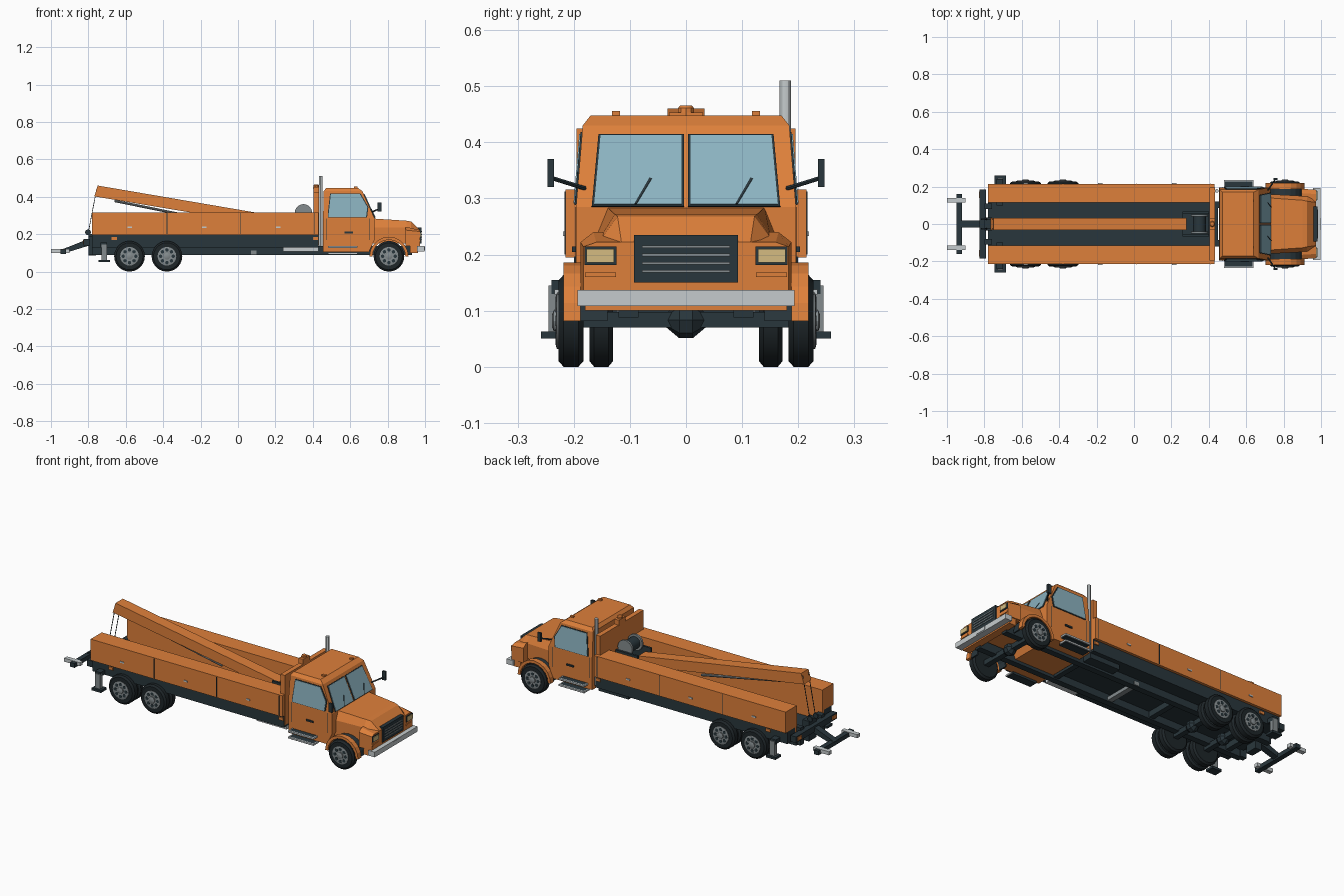
import bpy, bmesh
from math import sin, cos, pi
from mathutils import Vector

if "Cube" in bpy.data.objects:
    bpy.data.objects.remove(bpy.data.objects["Cube"])


def material(name, r, g, b):
    m = bpy.data.materials.new(name)
    m.use_nodes = True
    m.diffuse_color = (r, g, b, 1)
    m.node_tree.nodes["Principled BSDF"].inputs["Base Color"].default_value = (r, g, b, 1)
    return m


ORANGE = material("orange paint", .73, .215, .043)
DARK = material("dark slate", .022, .037, .045)
TYRE = material("tyre black", .013, .019, .022)
GLASS = material("pale glass", .26, .45, .53)
STEEL = material("light steel", .56, .6, .61)
GREY = material("mid grey", .23, .26, .27)
CREAM = material("headlight cream", .66, .5, .22)


def finish(name, bm, mat, smooth=False):
    bmesh.ops.recalc_face_normals(bm, faces=bm.faces)
    me = bpy.data.meshes.new(name)
    bm.to_mesh(me)
    bm.free()
    me.materials.append(mat)
    ob = bpy.data.objects.new(name, me)
    bpy.context.collection.objects.link(ob)
    if smooth:
        bpy.ops.object.select_all(action='DESELECT')
        ob.select_set(True)
        bpy.context.view_layer.objects.active = ob
        bpy.ops.object.shade_smooth_by_angle()


def loft(name, rings, mat, smooth=False):
    """Skin a row of matching closed rings and cap both ends."""
    bm = bmesh.new()
    rows = [[bm.verts.new(p) for p in ring] for ring in rings]
    n = len(rows[0])
    for a, b in zip(rows, rows[1:]):
        for i in range(n):
            bm.faces.new((a[i], a[(i + 1) % n], b[(i + 1) % n], b[i]))
    bm.faces.new(rows[0])
    bm.faces.new(rows[-1])
    finish(name, bm, mat, smooth)


def box(name, x, y, z, mat):
    loft(name, [[(x[i], y[j], h) for i, j in ((0, 0), (1, 0), (1, 1), (0, 1))] for h in z], mat)


def pair(name, x, y, z, mat):
    for side, s in (("left", 1), ("right", -1)):
        box(f"{side}_{name}", x, (s * y[0], s * y[1]), z, mat)


def prism(name, profile, y, mat):
    loft(name, [[(px, v, pz) for px, pz in profile] for v in y], mat)


def plate(name, pts, mat, lift=.004):
    """Thin plate standing off the surface on the side its winding faces."""
    p = [Vector(q) for q in pts]
    n = (p[1] - p[0]).cross(p[2] - p[0]).normalized()
    loft(name, [[q - n * .002 for q in p], [q + n * lift for q in p]], mat)


def lathe(name, profile, centre, mat, segs=20):
    """Turn (radius, y) points about the y axis."""
    cx, cy, cz = centre
    loft(name, [[(cx + r * cos(2 * pi * i / segs), cy + y, cz + r * sin(2 * pi * i / segs))
                 for i in range(segs)] for r, y in profile], mat, True)


def rod(name, a, b, r, mat, segs=10):
    a, b = Vector(a), Vector(b)
    q = (b - a).to_track_quat('Z', 'Y')
    ring = [q @ Vector((r * cos(2 * pi * i / segs), r * sin(2 * pi * i / segs), 0)) for i in range(segs)]
    loft(name, [[p + v for v in ring] for p in (a, b)], mat, True)


def framed_pane(name, pts, inset):
    """Dark frame with a glass panel raised within it."""
    plate(name + "_frame", pts, DARK, .003)
    p = [Vector(q) for q in pts]
    c = sum(p, Vector((0, 0, 0))) / len(p)
    plate(name + "_glass", [c + (q - c) * inset for q in p], GLASS, .005)


# Chassis and load bed
box("bed_floor", (-.78, .43), (-.2, .2), (.128, .142), DARK)
pair("subframe", (-.78, .43), (.13, .2), (.135, .197), DARK)
pair("chassis_rail", (-.78, .93), (.085, .12), (.088, .136), DARK)
for x in (-.7, -.2, .42):
    box("crossmember", (x, x + .03), (-.1, .1), (.095, .13), DARK)
box("gearbox", (.07, .1), (-.123, .123), (.092, .112), GREY)
pair("bed_side", (-.78, .43), (.115, .215), (.195, .316), ORANGE)
pair("bed_inner_wall", (-.779, .43), (.115, .131), (.14, .2), ORANGE)
for x in (-.38, .015, .41):
    pair("panel_seam", (x - .002, x + .002), (.21, .2165), (.2, .312), DARK)
for x in (-.58, -.18, .215):
    pair("panel_latch", (x - .012, x + .012), (.21, .219), (.233, .241), STEEL)
box("headboard", (.405, .432), (-.195, .195), (.14, .425), ORANGE)
box("right_side_tank", (.24, .43), (-.175, -.11), (.108, .136), STEEL)
box("left_side_tank", (.24, .43), (.11, .175), (.1, .136), DARK)

# Recovery boom, ram, cables and winch
prism("boom", [(-.75, .46), (-.768, .402), (.28, .228), (.28, .284)], (-.033, .033), ORANGE)
rod("boom_ram", (-.66, 0, .378), (-.1, 0, .265), .007, GREY)
for s in (1, -1):
    rod("cable", (-.755, .025 * s, .445), (-.8, .025 * s, .21), .002, DARK, 6)
    lathe("cable_hook", [(.016, -.004), (.016, .004)], (-.802, .025 * s, .21), DARK, 8)
    lathe("winch_flange", [(.046, -.006), (.046, .006)], (.35, .045 * s, .315), GREY)
    box("winch_frame", (.26, .4), (s * .054, s * .066), (.14, .3), DARK)
lathe("winch_drum", [(.034, -.045), (.034, .045)], (.35, 0, .315), DARK)
box("winch_base", (.26, .4), (-.06, .06), (.14, .225), DARK)

# Beacon and exhaust stack
box("beacon_base", (.403, .433), (-.03, .03), (.42, .453), ORANGE)
loft("beacon", [[(.418 + r * cos(i * pi / 5), r * sin(i * pi / 5), z) for i in range(10)]
                for r, z in ((.016, .445), (.015, .461), (.011, .466))], ORANGE, True)
rod("exhaust_stack", (.442, .177, .13), (.442, .177, .51), .01, STEEL, 12)

# Cab shell
loft("cab", [[(x0, -w, z), (x1, -w, z), (x1, w, z), (x0, w, z)] for z, x0, x1, w in
             ((.105, .455, .7, .196), (.17, .455, .73, .196), (.285, .455, .73, .196),
              (.43, .458, .665, .184), (.448, .472, .64, .17))], ORANGE)


def shield(y, z):
    return (.73 - (z - .285) * .448, y, z)


def flank(s, x, z):
    return (x, s * (.196 - max(0, z - .285) * .083), z)


for s, side in ((1, "left"), (-1, "right")):
    pane = [shield(s * y, z) for y, z in ((.004, .285), (.168, .285), (.156, .414), (.004, .414))]
    framed_pane(side + "_windscreen", pane[::s], .95)
    window = [flank(s, x, z) for x, z in ((.48, .288), (.48, .31), (.492, .418), (.655, .418),
                                          (.697, .345), (.69, .288))]
    framed_pane(side + "_door_window", window[::s], .95)
    # Door outline and handle
    for x in (.472, .702):
        seam = [flank(s, a, z) for a, z in ((x, .17), (x, .285), (x + .003, .285), (x + .003, .17))]
        plate("door_seam", seam[::s], DARK, .001)
    box("door_handle", (.57, .615), (s * .19, s * .203), (.205, .214), DARK)
    # Mirror and its arm
    rod("mirror_arm", (.715, s * .18, .318), (.755, s * .238, .336), .004, DARK, 6)
    box("mirror", (.745, .766), (s * .235, s * .247), (.32, .37), DARK)
    # Wiper, both swept the same way
    y = .09 * s
    plate("wiper", [shield(y - .002, .288), shield(y + .002, .288), shield(y + .029, .333), shield(y + .025, .335)],
          DARK, .007)
    # Entry steps with light rims
    for z in (.09, .125):
        box("step_tread", (.484, .636), (s * .18, s * .228), (z, z + .012), DARK)
        box("step_rim", (.48, .64), (s * .226, s * .234), (z + .004, z + .013), STEEL)
        for x in (.48, .634):
            box("step_end", (x, x + .006), (s * .19, s * .23), (z + .004, z + .013), STEEL)
    # Wheel arch with a dark liner on its inner side
    for part, outer, near, far, mat in (("fender", .104, .188, .218, ORANGE), ("liner", .096, .14, .19, DARK)):
        arch = [(.807 + r * cos(a * pi / 10), .082 + r * sin(a * pi / 10))
                for r, span in ((outer, range(11)), (.088, range(10, -1, -1))) for a in span]
        prism(f"{side}_front_{part}", arch, (s * near, s * far), mat)
    box("roof_marker", (.62, .64), (s * .118, s * .132), (.443, .456), ORANGE)


# Bonnet and nose
def hood(name, sections):
    loft(name, [[(x, -w, zb), (x, -w, zs), (x, -t, zt), (x, t, zt), (x, w, zs), (x, w, zb)]
                for x, zb, w, zs, t, zt in sections], ORANGE)


hood("bonnet", [(.715, .15, .16, .235, .14, .284), (.9, .15, .15, .235, .127, .272),
                (.925, .15, .15, .23, .122, .268), (.973, .15, .14, .2, .115, .222)])
hood("nose", [(.895, .137, .188, .222, .165, .24), (.973, .137, .183, .214, .16, .222)])
box("nose_apron", (.92, .962), (-.18, .18), (.1, .14), ORANGE)
box("grille", (.95, .98), (-.093, .093), (.15, .235), DARK)
for i in range(4):
    z = .168 + i * .0145
    box("grille_bar", (.97, .983), (-.078, .078), (z, z + .0045), GREY)
pair("headlight_frame", (.95, .977), (.124, .181), (.181, .214), DARK)
pair("headlight", (.95, .98), (.128, .177), (.186, .21), CREAM)
pair("indicator", (.95, .977), (.125, .18), (.16, .168), ORANGE)
box("front_bumper", (.957, .998), (-.193, .193), (.108, .137), STEEL)
box("number_plate", (.99, 1), (-.033, .033), (.114, .134), STEEL)


# Wheels
def wheel(name, x, s, y0, y1, rim):
    mid, half = (y0 + y1) / 2, (y1 - y0) / 2
    at = (x, s * mid, .082)
    prof = [(.05, -half), (.072, -half), (.082, -half * .6), (.082, half * .6), (.072, half), (.05, half)]
    lathe(name + "_tyre", prof, at, TYRE, 24)
    if rim:
        out = s * half
        lathe(name + "_rim", [(.05, 0), (.05, out + s * .003), (.044, out + s * .005),
                              (.02, out + s * .003)], at, GREY)
        lathe(name + "_hub", [(.018, 0), (.018, out + s * .009), (.01, out + s * .012)], at, GREY, 12)
        for i in range(8):
            a = i * pi / 4
            hole = (x + .034 * cos(a), s * mid, .082 + .034 * sin(a))
            lathe(name + "_rim_hole", [(.0095, out), (.0095, out + s * .0055)], hole, DARK, 8)


for x, name in ((.807, "front"), (-.38, "middle"), (-.58, "rear")):
    for s, side in ((1, "left"), (-1, "right")):
        wheel(f"{side}_{name}_wheel", x, s, .183, .227, True)
        if x < 0:
            wheel(f"{side}_{name}_inner_wheel", x, s, .13, .172, False)
    box(name + "_axle", (x - .015, x + .015), (-.185, .185), (.07, .098), DARK)
    lathe(name + "_differential", [(.012, -.036), (.032, -.012), (.032, .012), (.012, .036)], (x, 0, .083), DARK, 8)

# Stabiliser legs
pair("stabiliser_beam", (-.735, -.7), (.1, .24), (.13, .155), DARK)
pair("stabiliser_leg", (-.73, -.7), (.22, .245), (.06, .145), GREY)
pair("stabiliser_foot", (-.745, -.685), (.208, .258), (.05, .063), DARK)

# Rear bumper, lamps and underlift
box("rear_bumper", (-.825, -.79), (-.185, .185), (.14, .175), DARK)
pair("bumper_bracket", (-.8, -.76), (.08, .11), (.09, .19), DARK)
pair("tail_lamp", (-.83, -.82), (.14, .175), (.148, .168), ORANGE)
for x in (-.675, .4):
    pair("side_marker", (x, x + .028), (.195, .206), (.168, .184), ORANGE)
prism("underlift_arm", [(-.76, .19), (-.76, .15), (-.94, .095), (-.95, .115)], (-.018, .018), DARK)
box("underlift_mast", (-.8, -.76), (-.035, .035), (.085, .2), DARK)
box("underlift_crossbar", (-.948, -.92), (-.16, .16), (.093, .117), DARK)
pair("underlift_fork", (-1, -.9), (.115, .14), (.1, .12), STEEL)
